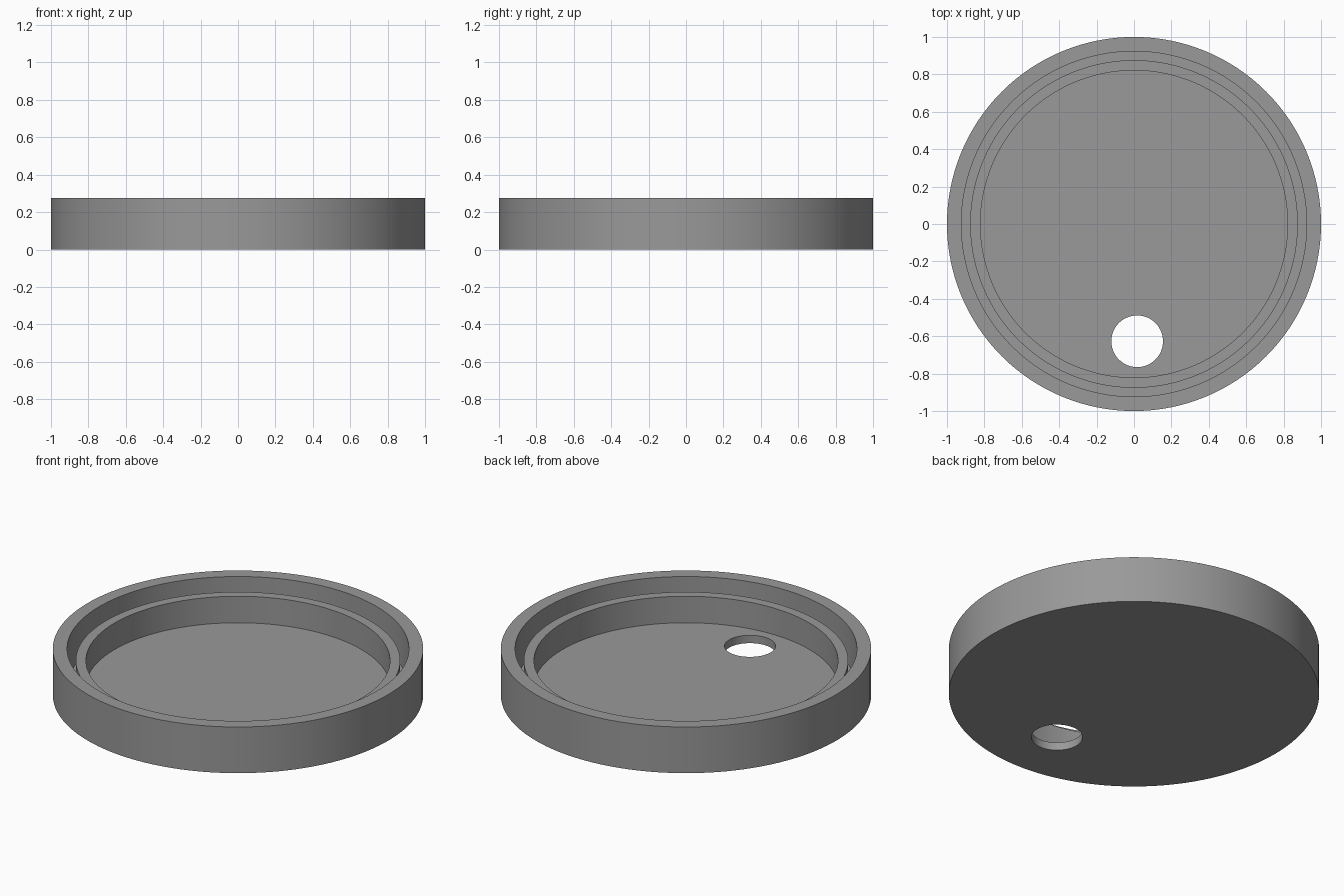
import bpy
import bmesh
import math

if "Cube" in bpy.data.objects:
    bpy.data.objects.remove(bpy.data.objects["Cube"])

SEGMENTS = 128
FLOOR_Z = 0.047

grey = bpy.data.materials.new("plain grey")
grey.diffuse_color = (0.32, 0.32, 0.32, 1.0)
grey.use_nodes = True
grey.node_tree.nodes["Principled BSDF"].inputs["Base Color"].default_value = grey.diffuse_color


def lathe(name, profile, centre=(0, 0)):
    """Turn (radius, z) points around a vertical axis and cap both ends."""
    bm = bmesh.new()
    rings = []
    for r, z in profile:
        rings.append([bm.verts.new((centre[0] + r * math.cos(2 * math.pi * i / SEGMENTS),
                                    centre[1] + r * math.sin(2 * math.pi * i / SEGMENTS), z))
                      for i in range(SEGMENTS)])
    for low, high in zip(rings, rings[1:]):
        for i in range(SEGMENTS):
            j = (i + 1) % SEGMENTS
            bm.faces.new((low[i], low[j], high[j], high[i]))
    bm.faces.new(rings[0][::-1])
    bm.faces.new(rings[-1])
    bmesh.ops.recalc_face_normals(bm, faces=bm.faces)
    mesh = bpy.data.meshes.new(name)
    bm.to_mesh(mesh)
    bm.free()
    obj = bpy.data.objects.new(name, mesh)
    bpy.context.collection.objects.link(obj)
    mesh.materials.append(grey)
    return obj


# Round lid: outer wall, groove, lower inner ring, recessed floor
lid = lathe("round_lid", [
    (1.0, 0.0), (1.0, 0.275),
    (0.923, 0.275), (0.923, FLOOR_Z),
    (0.876, FLOOR_Z), (0.876, 0.205),
    (0.821, 0.205), (0.821, FLOOR_Z),
])

# Round hole through the floor near the front
cutter = lathe("hole_cutter", [(0.138, -0.1), (0.138, 0.15)], (0.017, -0.627))
cutter.hide_render = True

bpy.context.view_layer.objects.active = lid
lid.select_set(True)
hole = lid.modifiers.new("hole", 'BOOLEAN')
hole.operation = 'DIFFERENCE'
hole.solver = 'EXACT'
hole.object = cutter
bpy.ops.object.modifier_apply(modifier=hole.name)
bpy.data.objects.remove(cutter)

# Smooth walls with crisp rims
bpy.ops.object.shade_smooth_by_angle(angle=math.radians(30))
